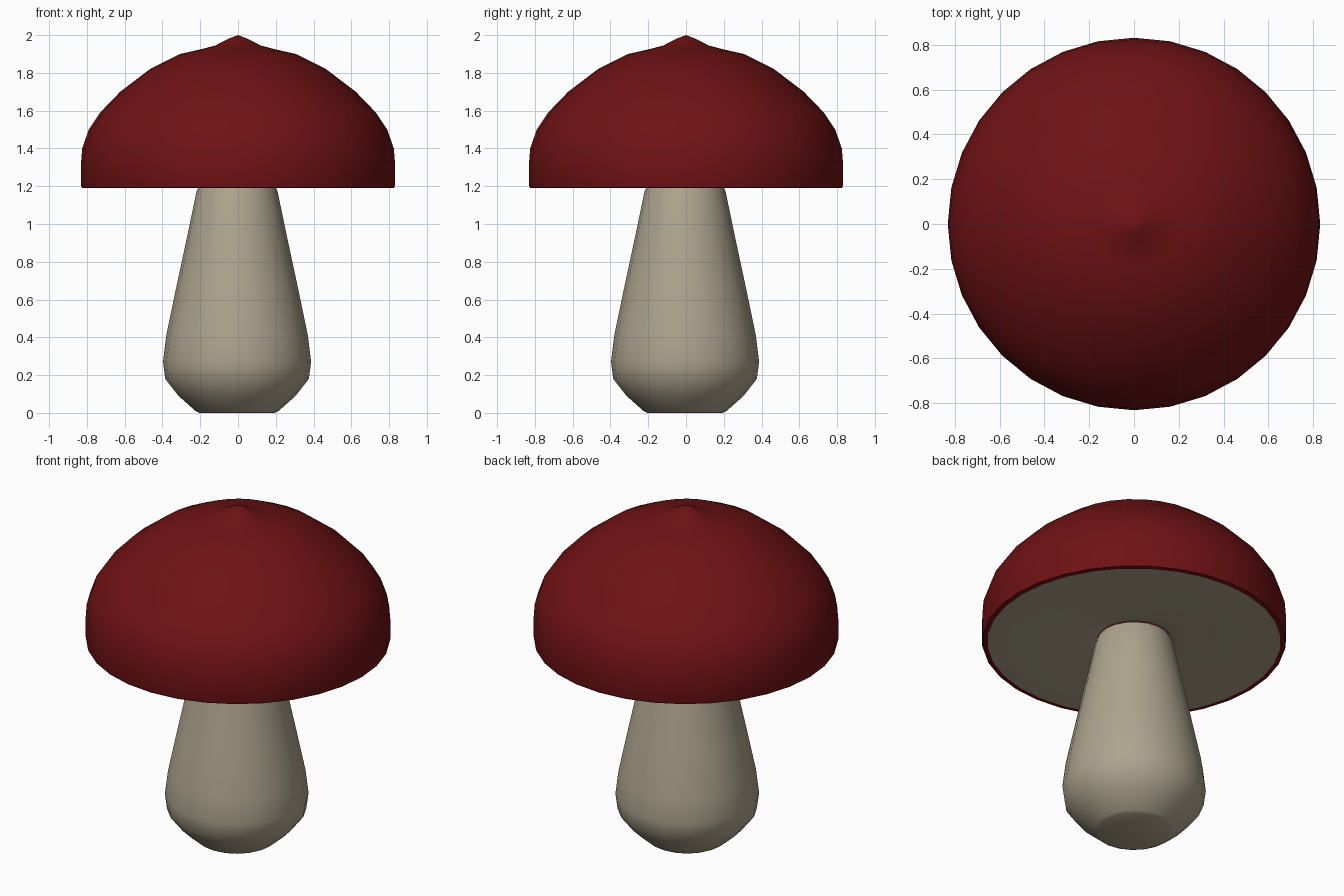
import bpy, bmesh, math

if "Cube" in bpy.data.objects:
    bpy.data.objects.remove(bpy.data.objects["Cube"])

def material(name, color):
    m = bpy.data.materials.new(name)
    m.diffuse_color = (*color, 1)
    m.use_nodes = True
    m.node_tree.nodes["Principled BSDF"].inputs["Base Color"].default_value = m.diffuse_color
    return m

def lathe(name, profile, sides, mat, centre=(0, 0), angle=40):
    """Revolve (radius, z) points about z; radius 0 makes a pole."""
    bm = bmesh.new()
    rings = []
    for r, z in profile:
        n = 1 if r == 0 else sides
        rings.append([bm.verts.new((centre[0] + r * math.cos(2 * math.pi * i / sides),
                                    centre[1] + r * math.sin(2 * math.pi * i / sides), z))
                      for i in range(n)])
    for a, b in zip(rings, rings[1:]):
        for i in range(sides):
            j = (i + 1) % sides
            if len(a) == 1:
                bm.faces.new((a[0], b[j], b[i]))
            elif len(b) == 1:
                bm.faces.new((a[i], a[j], b[0]))
            else:
                bm.faces.new((a[i], a[j], b[j], b[i]))
    me = bpy.data.meshes.new(name)
    bm.to_mesh(me)
    bm.free()
    ob = bpy.data.objects.new(name, me)
    bpy.context.collection.objects.link(ob)
    me.materials.append(mat)
    bpy.ops.object.select_all(action='DESELECT')
    ob.select_set(True)
    bpy.context.view_layer.objects.active = ob
    bpy.ops.object.shade_smooth_by_angle(angle=math.radians(angle))
    return ob

red = material("cap_red", (0.16, 0.006, 0.007))
cream = material("stem_cream", (0.42, 0.37, 0.27))

# Domed cap with a small pointed tip and a rolled rim
lathe("cap", [(0.80, 1.19), (0.827, 1.192), (0.832, 1.21), (0.832, 1.31), (0.825, 1.40),
              (0.79, 1.50), (0.73, 1.59), (0.624, 1.70), (0.466, 1.82), (0.307, 1.90),
              (0.20, 1.924), (0.12, 1.945), (0.053, 1.98), (0, 2.0)], 32, red)

# Flat underside closing the cap, dipping up slightly around the stem
lathe("underside", [(0.20, 1.205), (0.24, 1.195), (0.30, 1.19), (0.80, 1.19)][::1],
      32, cream).data.flip_normals()

# Bulbous tapered stem
lathe("stem", [(0, 0), (0.20, 0), (0.22, 0.01), (0.31, 0.09), (0.38, 0.18), (0.392, 0.27),
               (0.375, 0.41), (0.325, 0.65), (0.265, 0.93), (0.215, 1.17), (0.20, 1.205)],
      20, cream, centre=(-0.005, -0.005), angle=50)
